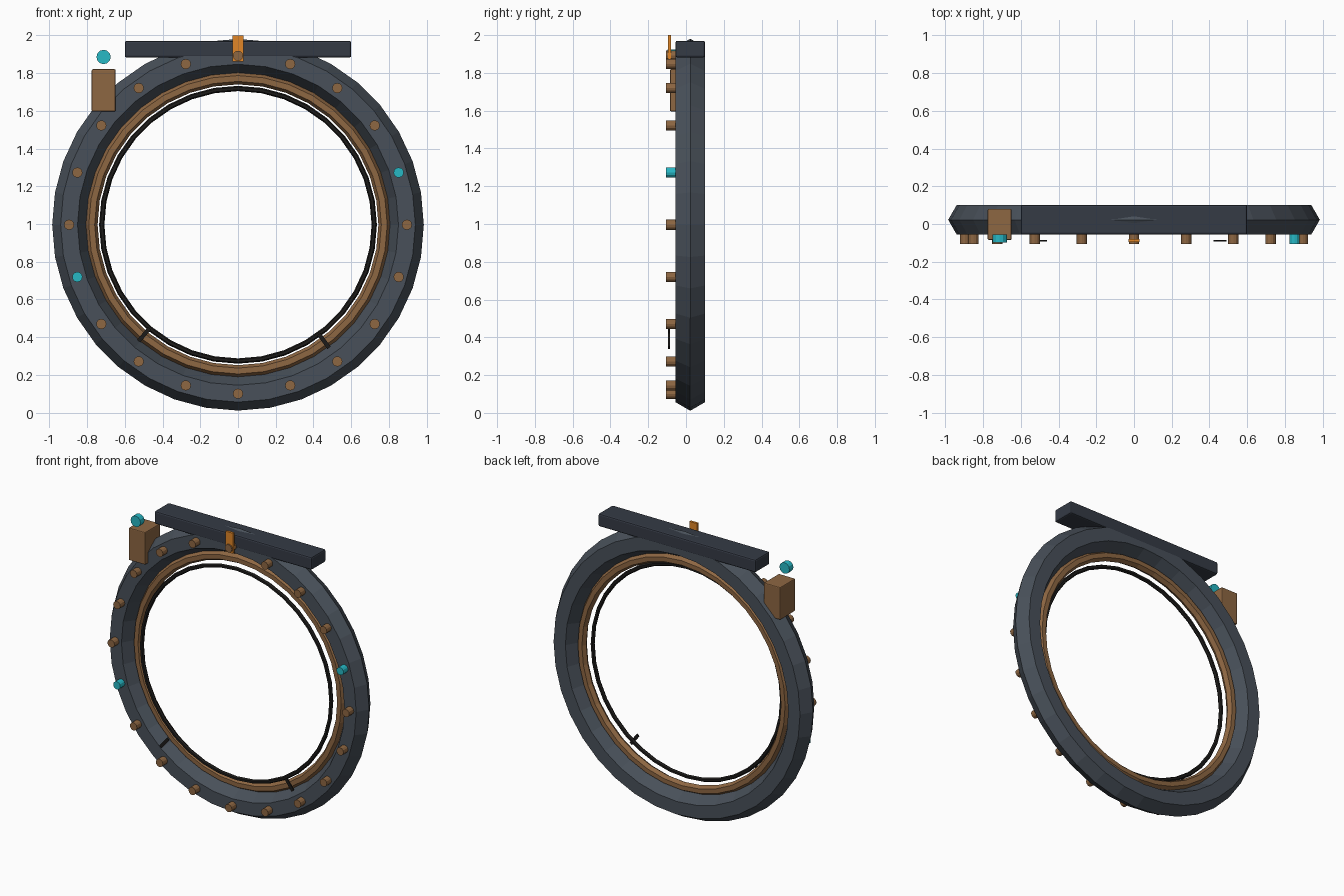
import bpy
from math import radians, sin, cos, pi

if "Cube" in bpy.data.objects:
    bpy.data.objects.remove(bpy.data.objects["Cube"])

CZ = 0.996          # height of the ring centre


def material(name, rgb):
    m = bpy.data.materials.new(name)
    m.diffuse_color = (*rgb, 1)
    m.use_nodes = True
    m.node_tree.nodes["Principled BSDF"].inputs["Base Color"].default_value = m.diffuse_color
    return m


STEEL = material("steel", (0.065, 0.08, 0.1))
DARK = material("dark_steel", (0.035, 0.043, 0.06))
BRONZE = material("bronze", (0.27, 0.135, 0.055))
BLACK = material("black", (0.012, 0.011, 0.01))
CYAN = material("cyan", (0.02, 0.48, 0.56))
ORANGE = material("orange", (0.75, 0.24, 0.02))


def finish(name, mat):
    ob = bpy.context.object
    ob.name = name
    ob.data.materials.append(mat)
    return ob


def ring(name, y, major, minor, mat):
    bpy.ops.mesh.primitive_torus_add(
        major_segments=36, minor_segments=6, major_radius=major,
        minor_radius=minor, location=(0, y, CZ), rotation=(pi / 2, 0, 0))
    return finish(name, mat)


def stud(name, x, y, z, radius, depth, mat):
    bpy.ops.mesh.primitive_cylinder_add(
        vertices=12, radius=radius, depth=depth,
        location=(x, y, z), rotation=(pi / 2, 0, 0))
    return finish(name, mat)


def box(name, loc, size, mat, bevel=0.0, turn=0.0):
    bpy.ops.mesh.primitive_cube_add(size=1, location=loc)
    ob = finish(name, mat)
    ob.scale = size
    bpy.ops.object.transform_apply(location=False, rotation=False, scale=True)
    ob.rotation_euler.y = turn
    if bevel:
        b = ob.modifiers.new("bevel", 'BEVEL')
        b.width = bevel
        b.segments = 2
    return ob


# Concentric rings
ring("main_ring", 0.0225, 0.895, 0.0895, STEEL)
ring("bronze_inner_ring", 0.0225, 0.775, 0.031, BRONZE)
ring("black_seal_ring", -0.015, 0.722, 0.014, BLACK)

# Studs around the front face, two of them lit
for i in range(20):
    a = radians(18 * i)
    lit = i in (1, 11)
    stud("lit_stud" if lit else "stud", 0.895 * cos(a), -0.08,
         CZ + 0.895 * sin(a), 0.027, 0.05, CYAN if lit else BRONZE)

# Top beam and pointer
box("top_beam", (0, 0.0225, 1.926), (1.2, 0.157, 0.088), DARK, 0.01)
box("top_pointer", (0, -0.088, 1.93), (0.058, 0.016, 0.14), ORANGE)

# Side control box with its lamp
box("control_box", (-0.712, -0.002, 1.708), (0.126, 0.165, 0.224), BRONZE, 0.006)
stud("control_lamp", -0.712, -0.077, 1.885, 0.038, 0.043, CYAN)

# Short radial marks on the lower inner edge
for deg in (-53.5, -130.5):
    a = radians(deg)
    box("gauge_mark", (0.766 * cos(a), -0.09, CZ + 0.766 * sin(a)),
        (0.09, 0.008, 0.022), BLACK, turn=-a)
